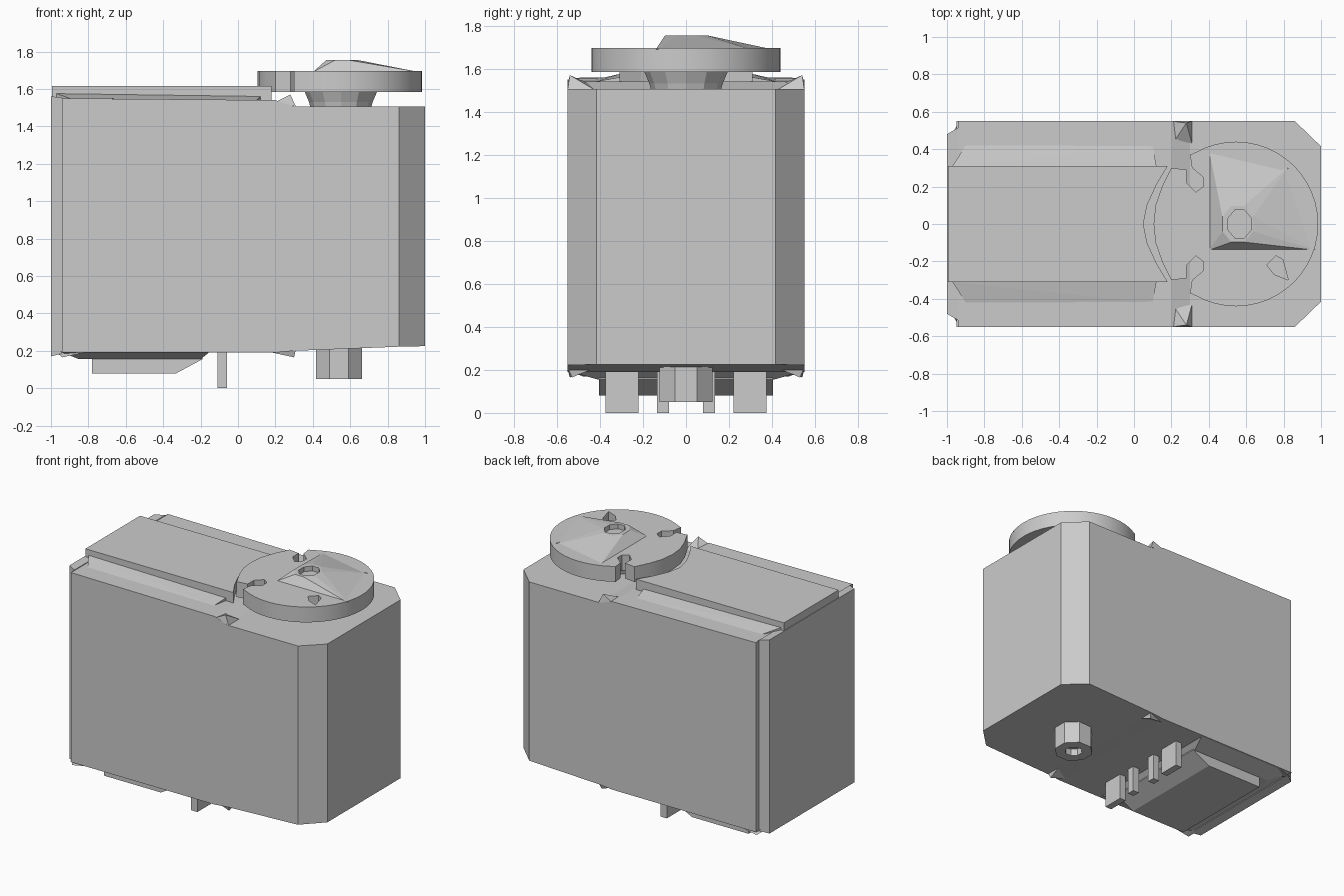
import bpy, bmesh
from math import cos, sin, pi

cube = bpy.data.objects.get("Cube")
if cube:
    bpy.data.objects.remove(cube, do_unlink=True)

grey = bpy.data.materials.new("light grey")
grey.use_nodes = True
colour = (0.6, 0.6, 0.6, 1)
grey.diffuse_color = colour
next(n for n in grey.node_tree.nodes if n.type == 'BSDF_PRINCIPLED').inputs["Base Color"].default_value = colour


def finish(name, bm):
    bmesh.ops.recalc_face_normals(bm, faces=bm.faces[:])
    mesh = bpy.data.meshes.new(name)
    bm.to_mesh(mesh)
    bm.free()
    mesh.materials.append(grey)
    ob = bpy.data.objects.new(name, mesh)
    bpy.context.collection.objects.link(ob)
    return ob


def loft(name, rings):
    """Join matching closed rings of points and cap both ends."""
    bm = bmesh.new()
    loops = [[bm.verts.new(p) for p in ring] for ring in rings]
    for a, b in zip(loops, loops[1:]):
        for i in range(len(a)):
            j = (i + 1) % len(a)
            bm.faces.new((a[i], a[j], b[j], b[i]))
    bm.faces.new(loops[0])
    bm.faces.new(loops[-1])
    return finish(name, bm)


def prism(name, outline, z0, z1):
    return loft(name, [[(x, y, z) for x, y in outline] for z in (z0, z1)])


def hull(name, points):
    bm = bmesh.new()
    for p in points:
        bm.verts.new(p)
    result = bmesh.ops.convex_hull(bm, input=bm.verts[:])
    loose = [v for v in bm.verts if not v.link_faces]
    bmesh.ops.delete(bm, geom=loose, context='VERTS')
    bmesh.ops.dissolve_limit(bm, angle_limit=0.01, verts=bm.verts[:], edges=bm.edges[:])
    return finish(name, bm)


def circle(cx, cy, r, n, z=None, squash=1, turn=0):
    pts = [(cx + r * squash * cos(2 * pi * i / n + turn), cy + r * sin(2 * pi * i / n + turn))
           for i in range(n)]
    return pts if z is None else [(x, y, z) for x, y in pts]


def mirrored(half):
    """Close a half outline across y = 0."""
    return half + [(x, -y) for x, y in reversed(half) if abs(y) > 0.001]


def activate(ob):
    bpy.ops.object.select_all(action='DESELECT')
    ob.select_set(True)
    bpy.context.view_layer.objects.active = ob


def cut(ob, cutter):
    cutter.hide_render = True
    mod = ob.modifiers.new("cut", 'BOOLEAN')
    mod.operation, mod.object, mod.solver = 'DIFFERENCE', cutter, 'EXACT'
    activate(ob)
    bpy.ops.object.modifier_apply(modifier=mod.name)
    bpy.data.objects.remove(cutter, do_unlink=True)


# Case: cross sections along x (position, half width, bottom, top)
sections = [(-1, .48, .17, 1.56), (-.94, .515, .185, 1.555), (-.94, .55, .19, 1.55),
            (.2, .55, .19, 1.54), (.3, .55, .2, 1.505), (.86, .55, .222, 1.505),
            (1, .415, .225, 1.505)]
loft("case", [[(x, -w, b), (x, w, b), (x, w, t), (x, -w, t)] for x, w, b, t in sections])

# Raised lid strip, hollowed at the end to clear the disc
strip = [(-.995, .31), (.18, .31), (.12, .21), (.07, .1), (.05, 0)]
prism("lid_strip", mirrored(strip), 1.5, 1.615)

# Small raised corners and lips on the case
for side, s in (("left", 1), ("right", -1)):
    hull(side + "_top_lip", [(.2, s * .55, 1.53), (.28, s * .54, 1.57), (.31, s * .55, 1.505),
                             (.31, s * .43, 1.505), (.22, s * .45, 1.53)])
    hull(side + "_bottom_lip", [(.14, s * .5, .2), (.3, s * .53, .165), (.31, s * .42, .21),
                                (.31, s * .55, .21)])
    hull(side + "_corner_foot", [(-.98, s * .47, .2), (-.94, s * .54, .165), (-.78, s * .55, .2),
                                 (-.9, s * .42, .2)])
    hull(side + "_shoulder", [(-.97, s * .31, 1.54), (-.97, s * .31, 1.575), (.12, s * .31, 1.56),
                              (.12, s * .31, 1.53), (-.9, s * .42, 1.55), (.1, s * .42, 1.54)])

# Underside skirt and stepped plate
hull("bottom_skirt", [(x, s * y, z) for s in (1, -1) for x, y, z in
                      ((-.95, .55, .195), (-.15, .55, .195), (-.85, .41, .155), (-.2, .41, .155))])
plate = [(-.78, .2), (-.78, .08), (-.33, .08), (-.19, .155), (-.19, .2)]
loft("bottom_plate", [[(x, y, z) for x, z in plate] for y in (-.405, .405)])

# Contact pins, wide outside and narrow inside
for side, s in (("left", 1), ("right", -1)):
    for kind, y0, y1 in (("wide", .22, .375), ("narrow", .08, .135)):
        pin = [(-.11, s * y0), (-.06, s * y0), (-.06, s * y1), (-.11, s * y1)]
        prism(f"{side}_{kind}_pin", pin, 0, .2)

# Lower bearing stub with a shallow recess
stub = prism("lower_stub", circle(.54, 0, .133, 8, turn=pi / 8), .05, .24)
cut(stub, prism("stub_cutter", circle(.54, 0, .06, 8, turn=pi / 8), .03, .1))

# Neck between case and disc
loft("neck", [circle(.55, 0, .16, 12, 1.49), circle(.55, 0, .17, 12, 1.53),
              circle(.55, 0, .2, 12, 1.6)])

# Output disc with two open notches and two teardrop holes
arc = [(.545 + .44 * cos(a * pi / 24), .44 * sin(a * pi / 24)) for a in range(0, 17)]
notch = [(.3, .37), (.31, .3), (.37, .25), (.37, .2), (.33, .17), (.28, .22), (.28, .29),
         (.2, .3), (.15, .2), (.115, .1), (.105, 0)]
disc = prism("output_disc", mirrored(arc + notch), 1.585, 1.695)
for s in (1, -1):
    hole = [(.71, s * .22), (.76, s * .17), (.795, s * .19), (.825, s * .3), (.75, s * .27)]
    cut(disc, prism("hole_cutter", hole, 1.5, 1.8))
activate(disc)
bpy.ops.object.shade_smooth_by_angle(angle=pi / 9)

# Sloping hub on the disc with an eight-sided socket
base = [(.4, -.14, 1.69), (.97, -.14, 1.69), (.82, .3, 1.69), (.4, .4, 1.69)]
hub = hull("disc_hub", base + circle(.555, 0, .105, 8, 1.755, squash=.85, turn=pi / 8))
cut(hub, prism("socket_cutter", circle(.565, 0, .08, 8, squash=.85, turn=pi / 8), 1.72, 1.8))
